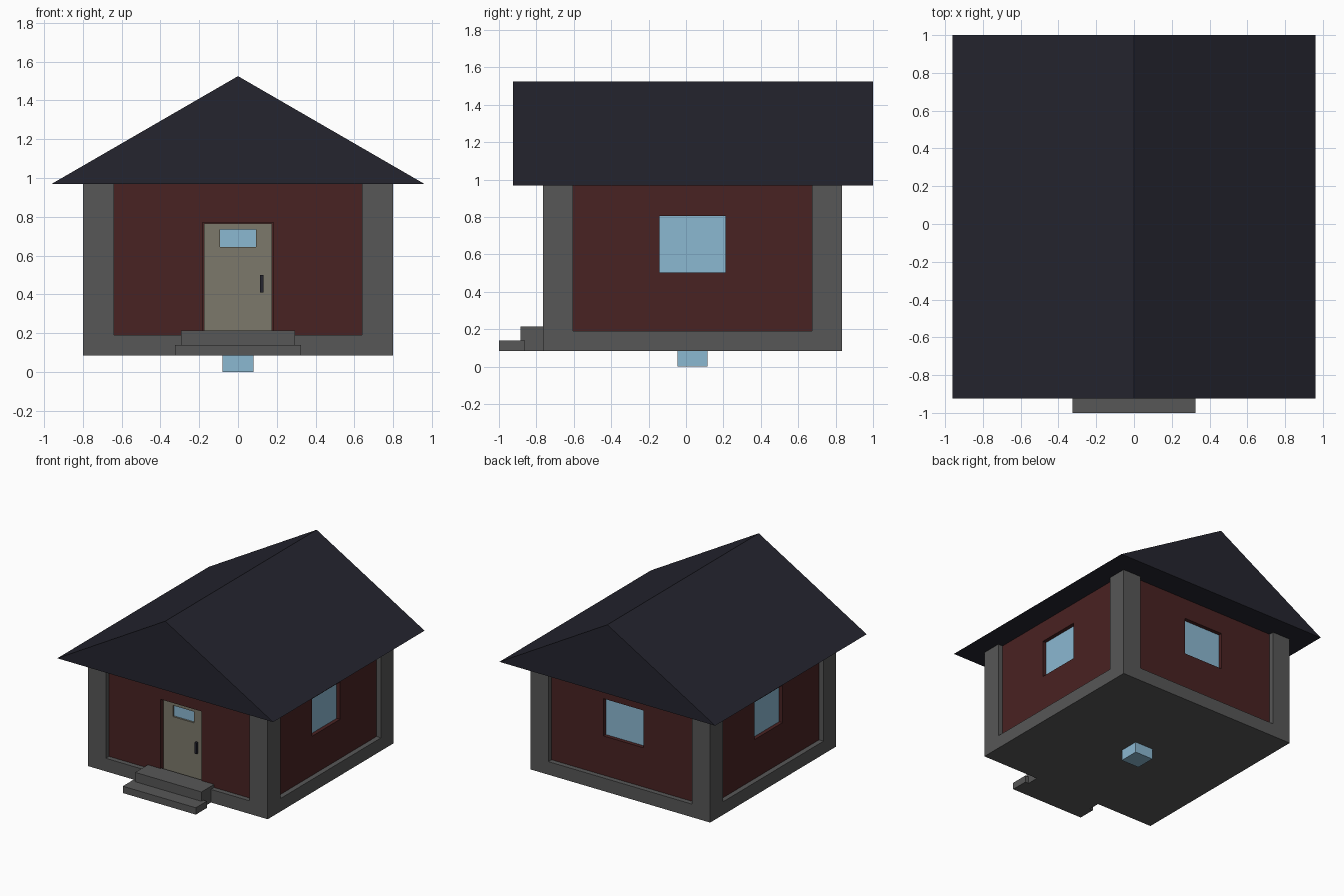
import bpy
import bmesh
from mathutils import Vector

cube = bpy.data.objects.get("Cube")
if cube:
    bpy.data.objects.remove(cube, do_unlink=True)


def material(name, rgb):
    m = bpy.data.materials.new(name)
    m.use_nodes = True
    m.diffuse_color = (*rgb, 1)
    m.node_tree.nodes["Principled BSDF"].inputs["Base Color"].default_value = (*rgb, 1)
    return m


GREY = material("grey_concrete", (0.095, 0.095, 0.095))
RED = material("dark_red_wall", (0.066, 0.016, 0.016))
ROOF = material("blue_black_roof", (0.018, 0.018, 0.028))
GLASS = material("light_blue_glass", (0.26, 0.48, 0.64))
DOOR = material("beige_door", (0.2, 0.19, 0.145))


def box_mesh(lo, hi):
    """Box between two corners."""
    bm = bmesh.new()
    bmesh.ops.create_cube(bm, size=1)
    lo, hi = Vector(lo), Vector(hi)
    for v in bm.verts:
        v.co = [l + (c + 0.5) * (h - l) for l, c, h in zip(lo, v.co, hi)]
    bm.normal_update()
    return bm


def finish(bm, name, *mats):
    me = bpy.data.meshes.new(name)
    bm.to_mesh(me)
    bm.free()
    for m in mats:
        me.materials.append(m)
    ob = bpy.data.objects.new(name, me)
    bpy.context.collection.objects.link(ob)
    return ob


def recess(bm, normal, plane, across, up, depth, wall_mat, floor_mat):
    """Sink a rectangle into the flat side that lies at distance plane along normal."""
    axis = 1 if normal.x else 0

    def side():
        return [f for f in bm.faces if f.normal.dot(normal) > 0.99
                and abs(f.calc_center_median().dot(normal) - plane) < 1e-4]

    for ax, value in [(axis, v) for v in across] + [(2, v) for v in up]:
        co, no = Vector((0, 0, 0)), Vector((0, 0, 0))
        co[ax], no[ax] = value, 1
        faces = side()
        geom = set(faces)
        for f in faces:
            geom.update(f.edges)
            geom.update(f.verts)
        bmesh.ops.bisect_plane(bm, geom=list(geom), dist=1e-5, plane_co=co, plane_no=no)
        bm.normal_update()

    inner = [f for f in side()
             if across[0] < f.calc_center_median()[axis] < across[1]
             and up[0] < f.calc_center_median().z < up[1]]
    rim = bmesh.ops.inset_individual(bm, faces=inner, thickness=0, depth=-depth)["faces"]
    for f in rim:
        f.material_index = wall_mat
    for f in inner:
        f.material_index = floor_mat
    bm.normal_update()


# House body: concrete frame with sunken red walls, windows and a doorway
CY, HALF, POST, SINK = 0.035, 0.80, 0.16, 0.04
body = box_mesh((-HALF, CY - HALF, 0.085), (HALF, CY + HALF, 1.03))
for n in (Vector((1, 0, 0)), Vector((-1, 0, 0)), Vector((0, 1, 0)), Vector((0, -1, 0))):
    mid = CY if n.x else 0
    plane = HALF + n.y * CY
    span = HALF - POST
    recess(body, n, plane, (mid - span, mid + span), (0.19, 1.02), SINK, 0, 1)
    if n.y < 0:
        recess(body, n, plane - SINK, (-0.183, 0.183), (0.2, 0.772), 0.05, 1, 1)
    else:
        recess(body, n, plane - SINK, (mid - 0.177, mid + 0.177), (0.505, 0.805), 0.03, 1, 2)
finish(body, "house_body", GREY, RED, GLASS)

# Door with a small sunken window, and its handle
front = -0.695
door = box_mesh((-0.175, front, 0.2), (0.175, -0.67, 0.765))
recess(door, Vector((0, -1, 0)), -front, (-0.093, 0.093), (0.645, 0.735), 0.015, 0, 1)
finish(door, "front_door", DOOR, GLASS)
finish(box_mesh((0.114, front - 0.02, 0.41), (0.132, front + 0.01, 0.5)), "door_handle", ROOF)

# Entrance steps
finish(box_mesh((-0.295, -0.885, 0.085), (0.295, -0.715, 0.215)), "upper_step", GREY)
finish(box_mesh((-0.325, -1.0, 0.085), (0.325, -0.86, 0.14)), "lower_step", GREY)

# Small block under the floor
finish(box_mesh((-0.08, -0.045, 0), (0.08, 0.115, 0.16)), "under_floor_block", GLASS)

# Gable roof: triangle profile pushed back along y
roof = bmesh.new()
gable = roof.faces.new([roof.verts.new(p) for p in
                        ((-0.96, -0.925, 0.97), (0.96, -0.925, 0.97), (0, -0.925, 1.525))])
back = bmesh.ops.extrude_face_region(roof, geom=[gable], use_keep_orig=True)["geom"]
bmesh.ops.translate(roof, vec=(0, 1.925, 0),
                    verts=[g for g in back if isinstance(g, bmesh.types.BMVert)])
bmesh.ops.recalc_face_normals(roof, faces=roof.faces)
finish(roof, "gable_roof", ROOF)
